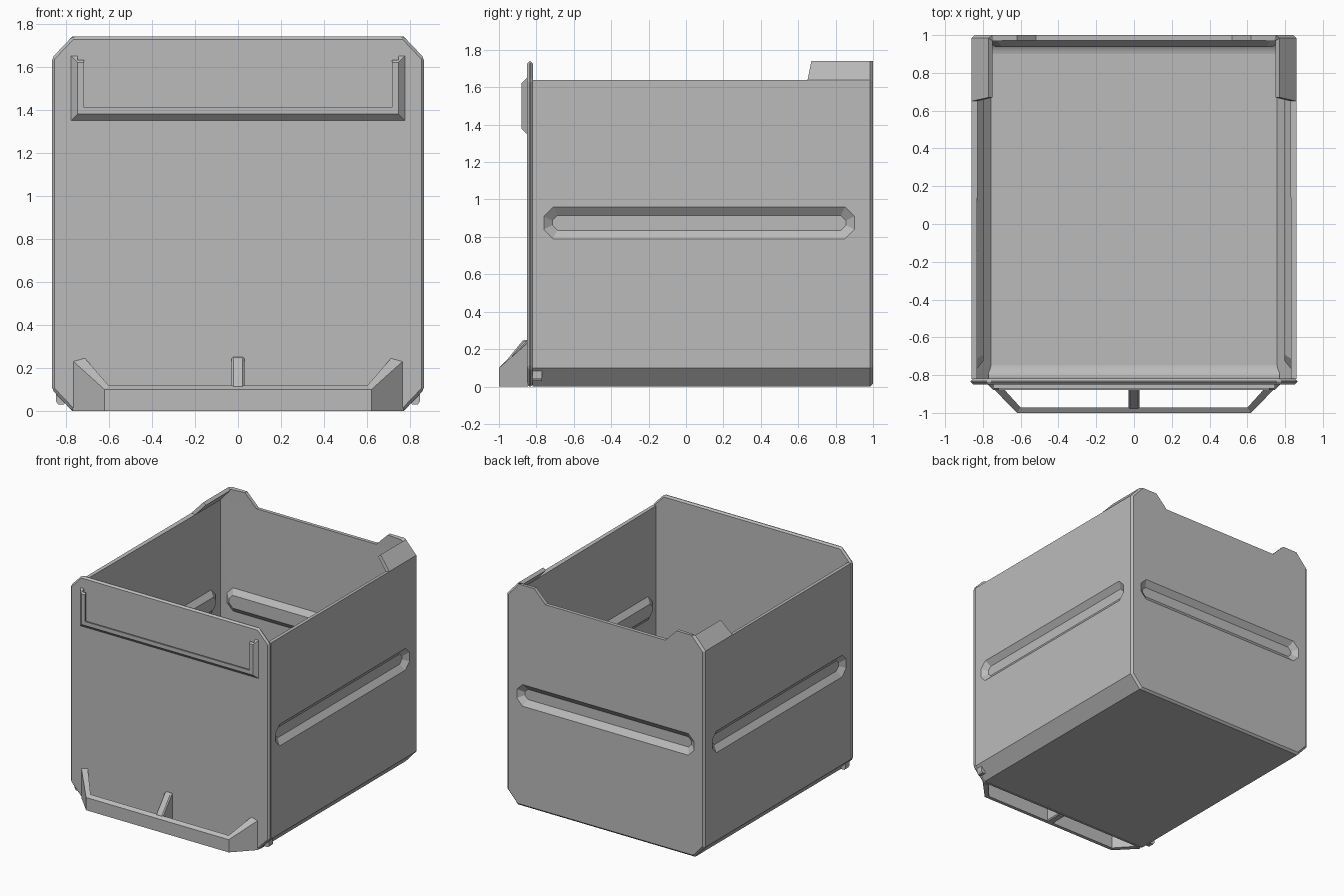
import bpy, bmesh, math
from mathutils import Vector

cube = bpy.data.objects.get("Cube")
if cube:
    bpy.data.objects.remove(cube, do_unlink=True)

GREY = (0.5, 0.5, 0.5, 1)
mat = bpy.data.materials.new("light grey plastic")
mat.use_nodes = True
mat.diffuse_color = GREY
mat.node_tree.nodes["Principled BSDF"].inputs["Base Color"].default_value = GREY


def finish(bm, name, bevel=0.0):
    bmesh.ops.remove_doubles(bm, verts=bm.verts, dist=1e-4)
    bmesh.ops.recalc_face_normals(bm, faces=bm.faces)
    mesh = bpy.data.meshes.new(name)
    bm.to_mesh(mesh)
    bm.free()
    mesh.materials.append(mat)
    obj = bpy.data.objects.new(name, mesh)
    bpy.context.collection.objects.link(obj)
    if bevel:
        mod = obj.modifiers.new("edge chamfer", 'BEVEL')
        mod.width, mod.segments = bevel, 1
        mod.limit_method = 'ANGLE'
    return obj


def face(bm, pts):
    return bm.faces.new([bm.verts.new(p) for p in pts])


def loft(bm, sections, capped=True):
    """Skin a row of closed sections that have equal point counts."""
    rows = [[bm.verts.new(p) for p in s] for s in sections]
    n = len(rows[0])
    for a, b in zip(rows, rows[1:]):
        for i in range(n):
            j = (i + 1) % n
            bm.faces.new((a[i], a[j], b[j], b[i]))
    if capped:
        bm.faces.new(rows[0])
        bm.faces.new(rows[-1])


def prism(name, pts, lo, hi, place, bevel=0.0):
    bm = bmesh.new()
    loft(bm, [[place(u, v, w) for u, v in pts] for w in (lo, hi)])
    return finish(bm, name, bevel)


def grooved_wall(bm, lo, hi, g_lo, g_hi, top_points, place):
    """Rectangular wall with a pressed-in horizontal groove; place(u, z, depth)."""
    z0, z1, cut = 0.79, 0.96, 0.05
    slope, depth = 0.045, 0.035
    corners = [(lo, 0.1), (hi, 0.1), (hi, 1.64), (lo, 1.64)]

    def octagon(s):
        a, b, c, d = g_lo + s, g_hi - s, z0 + s, z1 - s
        k = cut - s * 0.5
        return [(a, c + k), (a + k, c), (b - k, c), (b, c + k),
                (b, d - k), (b - k, d), (a + k, d), (a, d - k)]

    rim, bed = octagon(0), octagon(slope)
    for i in range(4):
        c, n = corners[i], corners[(i + 1) % 4]
        extra = [(u, 1.64) for u in top_points] if i == 2 else []
        r0, r1, r2 = rim[2 * i], rim[2 * i + 1], rim[(2 * i + 2) % 8]
        face(bm, [place(*p, 0) for p in (c, r0, r1)])
        face(bm, [place(*p, 0) for p in [c] + extra + [n, r2, r1]])
    loft(bm, [[place(*p, 0) for p in rim], [place(*p, depth) for p in bed]], False)
    face(bm, [place(*p, depth) for p in bed])


# Tub: outer skin of floor, walls and raised rear corners, thickened inward
X, F, FRONT, BACK = 0.86, 0.77, -0.82, 1.0
bm = bmesh.new()
face(bm, [(-F, FRONT, 0), (F, FRONT, 0), (F, BACK, 0), (-F, BACK, 0)])
for s in (-1, 1):
    grooved_wall(bm, FRONT, BACK, -0.76, 0.9, [0.65],
                 lambda u, z, d: (s * (X - d), u, z))
    face(bm, [(s * F, FRONT, 0), (s * F, BACK, 0), (s * X, BACK, 0.1), (s * X, FRONT, 0.1)])
    face(bm, [(s * X, 0.65, 1.64), (s * X, BACK, 1.64), (s * F, BACK, 1.74), (s * F, 0.67, 1.74)])
    face(bm, [(s * X, BACK, 1.64), (s * F, BACK, 1.74), (s * 0.62, BACK, 1.74), (s * 0.52, BACK, 1.64)])
grooved_wall(bm, -X, X, -0.77, 0.77, [0.52, -0.52], lambda u, z, d: (u, BACK - d, z))
face(bm, [(-F, BACK, 0), (F, BACK, 0), (X, BACK, 0.1), (-X, BACK, 0.1)])
bmesh.ops.remove_doubles(bm, verts=bm.verts, dist=1e-4)
bmesh.ops.recalc_face_normals(bm, faces=bm.faces)
rear = [e for e in bm.edges if len(e.link_faces) == 2
        and all(v.co.y > 0.999 for v in e.verts) and e.calc_face_angle() > 1]
bmesh.ops.bevel(bm, geom=rear, offset=0.016, segments=1, affect='EDGES', profile=0.5)
tub = finish(bm, "tub")
solid = tub.modifiers.new("wall thickness", 'SOLIDIFY')
solid.thickness, solid.offset, solid.use_even_offset = 0.028, -1, True

# Front panel with clipped corners
P = 0.865
panel = [(-F, 0), (F, 0), (P, 0.1), (P, 1.64), (F, 1.74), (-F, 1.74), (-P, 1.64), (-P, 0.1)]
prism("front_panel", panel, -0.85, -0.818, lambda u, v, w: (u, w, v), 0.013)

# Rounded inner corners where the floor meets the front and back
R = 0.08
for name, y, d in (("front_fillet", FRONT, 1), ("back_fillet", 0.973, -1)):
    arc = [(y, 0.027)]
    for i in range(7):
        t = math.pi / 2 * i / 6
        arc.append((y + d * R * (1 - math.sin(t)), 0.027 + R * (1 - math.cos(t))))
    obj = prism(name, arc, -F, F, lambda u, v, w: (w, u, v))
    for p in obj.data.polygons:
        p.use_smooth = abs(p.normal.x) < 0.5 and p.normal.z > 0.02 and p.normal.y * d > 0.02

# Label holder: U-shaped frame with an overhanging lip
section = [(0, -0.85), (0.03, -0.88), (0.06, -0.88), (0.06, -0.868), (0.03, -0.868), (0.03, -0.85)]
bm = bmesh.new()
rows = []
for s, top in ((-1, True), (-1, False), (1, False), (1, True)):
    rows.append([(s * (0.775 - d), y, 2.5 + y if top else 1.35 + d) for d, y in section])
loft(bm, rows)
finish(bm, "label_holder")

# Pull handle: open-bottomed guard with sloping ends
path = [(0.77, -0.845, 0.715, -0.845), (0.62, -1, 0.6, -0.972)]
path += [(-a, b, -c, d) for a, b, c, d in reversed(path)]
bm = bmesh.new()
loft(bm, [[(a, b, 0), (a, b, 1.1 + b - (0.02 if b > -0.9 else 0)),
           (c, d, 1.09 + d if d < -0.9 else 0.25), (c, d, 0)]
          for a, b, c, d in path])
finish(bm, "handle_guard")
prism("handle_rib", [(-0.98, 0), (-0.98, 0.115), (-0.87, 0.25), (-0.845, 0.25), (-0.845, 0)],
      -0.03, 0.03, lambda u, v, w: (w, u, v), 0.008)

# Small stop nubs on the lower side chamfers
for s, side in ((-1, "right"), (1, "left")):
    nub = [(0.79, 0.05), (0.81, 0.03), (0.835, 0.03), (0.845, 0.045), (0.845, 0.085)]
    prism(side + "_stop_nub", nub, -0.82, -0.77, lambda u, v, w: (s * u, w, v))
